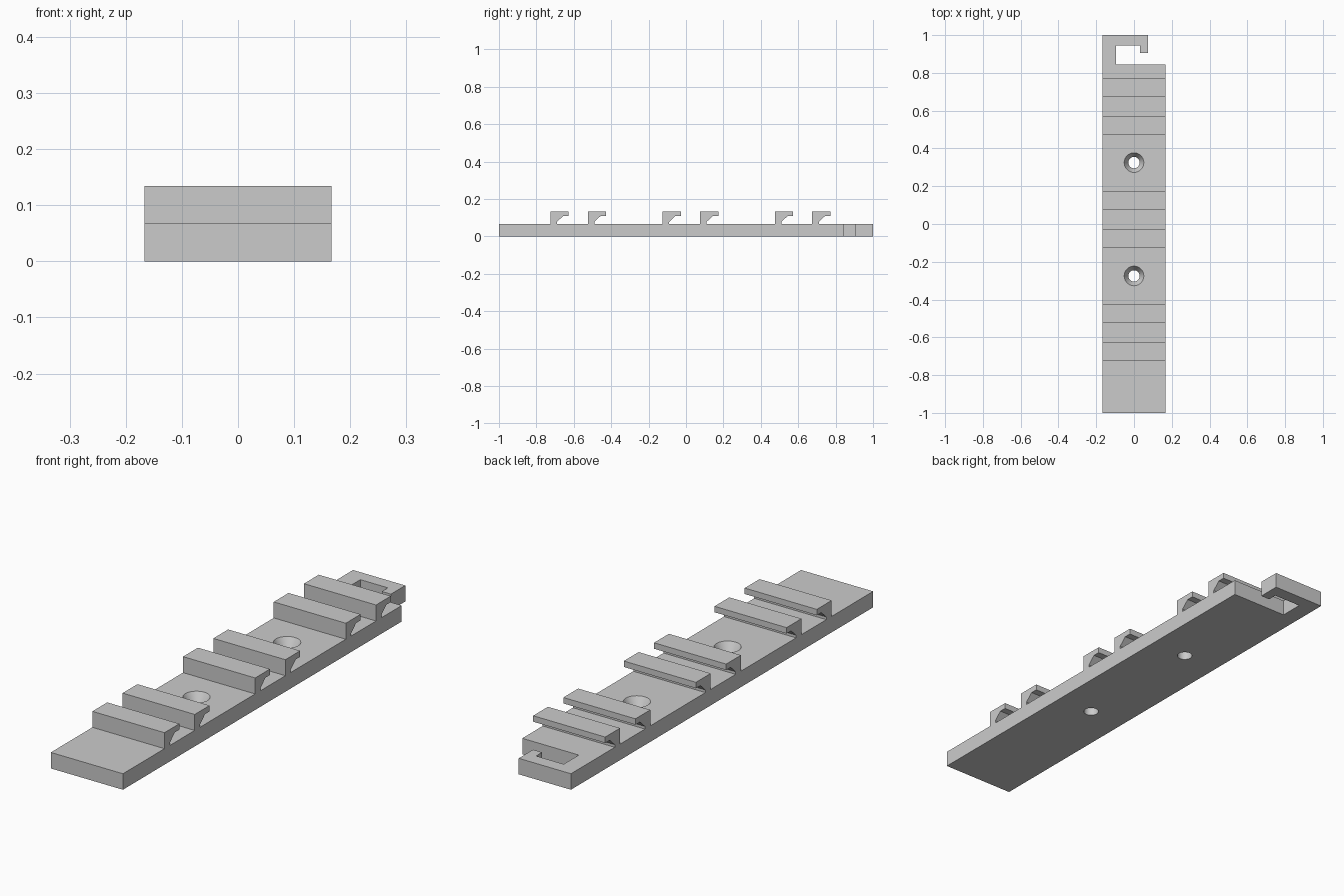
import bpy, bmesh, math
from mathutils import Vector

cube = bpy.data.objects.get("Cube")
if cube:
    bpy.data.objects.remove(cube, do_unlink=True)

HALF_W = 0.167   # half width of the strip
BASE_T = 0.067   # thickness of the strip
TOP = 0.134      # top of the clips

grey = bpy.data.materials.new("plain grey")
grey.use_nodes = True
grey.diffuse_color = (0.6, 0.6, 0.6, 1)
grey.node_tree.nodes["Principled BSDF"].inputs["Base Color"].default_value = grey.diffuse_color


def prism(name, points, offset):
    """Extrude a closed profile along the offset vector."""
    bm = bmesh.new()
    face = bm.faces.new([bm.verts.new(p) for p in points])
    grown = bmesh.ops.extrude_face_region(bm, geom=[face])["geom"]
    verts = [v for v in grown if isinstance(v, bmesh.types.BMVert)]
    bmesh.ops.translate(bm, verts=verts, vec=Vector(offset))
    bmesh.ops.recalc_face_normals(bm, faces=bm.faces)
    mesh = bpy.data.meshes.new(name)
    bm.to_mesh(mesh)
    bm.free()
    mesh.materials.append(grey)
    obj = bpy.data.objects.new(name, mesh)
    bpy.context.collection.objects.link(obj)
    return obj


def countersink_cutter(y):
    """Revolved screw hole: straight shaft below a conical mouth."""
    bm = bmesh.new()
    rings = [(0.03, -0.02), (0.03, 0.03), (0.052, BASE_T), (0.052, BASE_T + 0.02)]
    verts = [bm.verts.new((r, 0, z)) for r, z in rings]
    edges = [bm.edges.new(pair) for pair in zip(verts, verts[1:])]
    bmesh.ops.spin(bm, geom=verts + edges, cent=(0, 0, 0), axis=(0, 0, 1),
                   angle=math.tau, steps=48, use_duplicate=False)
    bmesh.ops.remove_doubles(bm, verts=bm.verts, dist=0.0001)
    bmesh.ops.holes_fill(bm, edges=[e for e in bm.edges if e.is_boundary], sides=0)
    bmesh.ops.recalc_face_normals(bm, faces=bm.faces)
    mesh = bpy.data.meshes.new("screw_hole_cutter")
    bm.to_mesh(mesh)
    bm.free()
    mesh.materials.append(grey)
    obj = bpy.data.objects.new("screw_hole_cutter", mesh)
    bpy.context.collection.objects.link(obj)
    obj.location.y = y
    obj.hide_render = True
    return obj


# Base strip with the hanging hook at its back end
outline = [(-HALF_W, -1), (HALF_W, -1), (HALF_W, 0.845), (-0.095, 0.845),
           (-0.095, 0.945), (0.033, 0.945), (0.033, 0.905), (0.075, 0.905),
           (0.075, 1), (-HALF_W, 1)]
base = prism("base_strip", [(x, y, 0) for x, y in outline], (0, 0, BASE_T))

# Two countersunk screw holes
cutters = [countersink_cutter(y) for y in (-0.275, 0.325)]
for cutter in cutters:
    mod = base.modifiers.new("screw_hole", "BOOLEAN")
    mod.operation = "DIFFERENCE"
    mod.solver = "EXACT"
    mod.object = cutter
bpy.context.view_layer.objects.active = base
base.select_set(True)
for mod in list(base.modifiers):
    bpy.ops.object.modifier_apply(modifier=mod.name)
bpy.ops.object.shade_smooth_by_angle(angle=math.radians(25))
for cutter in cutters:
    bpy.data.objects.remove(cutter, do_unlink=True)

# Three pairs of overhanging clip rails
clip = [(0, BASE_T), (0.035, BASE_T), (0.035, 0.078), (0.068, 0.109),
        (0.098, 0.109), (0.098, TOP), (0, TOP)]
for pair in range(3):
    for side, name in enumerate(("front", "back")):
        y0 = -0.725 + 0.6 * pair + 0.2 * side
        prism(f"clip_rail_{name}_{pair + 1}",
              [(-HALF_W, y0 + y, z) for y, z in clip], (2 * HALF_W, 0, 0))
